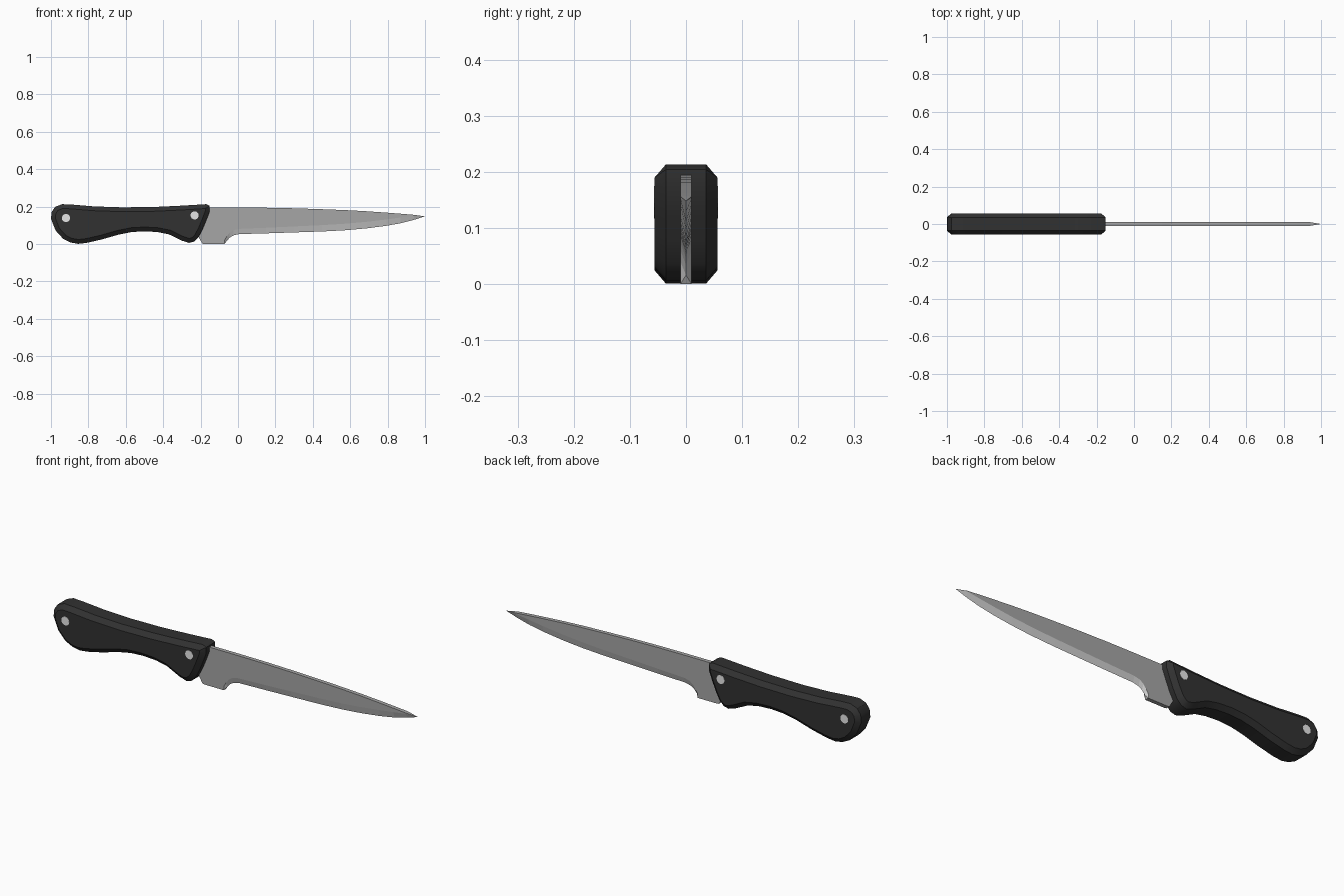
import bpy
import bmesh
from math import pi, radians
from mathutils import Vector, Matrix

cube = bpy.data.objects.get("Cube")
if cube:
    bpy.data.objects.remove(cube)


def material(name, rgb, rough):
    m = bpy.data.materials.new(name)
    m.use_nodes = True
    m.diffuse_color = (*rgb, 1)
    shader = m.node_tree.nodes["Principled BSDF"]
    shader.inputs["Base Color"].default_value = (*rgb, 1)
    shader.inputs["Roughness"].default_value = rough
    return m


black = material("black handle", (0.031, 0.031, 0.031), 0.6)
steel = material("blade steel", (0.38, 0.38, 0.38), 0.4)
polished = material("polished edge", (0.64, 0.64, 0.64), 0.4)
bright = material("rivet metal", (0.8, 0.8, 0.8), 0.4)


def finish(name, bm, *mats):
    mesh = bpy.data.meshes.new(name)
    bm.to_mesh(mesh)
    bm.free()
    for mat in mats:
        mesh.materials.append(mat)
    obj = bpy.data.objects.new(name, mesh)
    bpy.context.collection.objects.link(obj)
    return obj


def loft(bm, rings):
    """Bridge matching closed loops of points and cap both ends."""
    loops = [[bm.verts.new(p) for p in ring] for ring in rings]
    for a, b in zip(loops, loops[1:]):
        for i in range(len(a)):
            j = (i + 1) % len(a)
            bm.faces.new((a[i], a[j], b[j], b[i]))
    bm.faces.new(loops[0])
    return loops[-1], bm.faces.new(loops[-1])


def inset(points, dist):
    """Offset a clockwise outline inward."""
    out = []
    for i, p in enumerate(points):
        d1 = (p - points[i - 1]).normalized()
        d2 = (points[(i + 1) % len(points)] - p).normalized()
        n1, n2 = Vector((d1.y, -d1.x)), Vector((d2.y, -d2.x))
        out.append(p + (n1 + n2) * dist / (1 + n1.dot(n2)))
    return out


# Handle: side outline with chamfered rims, clockwise from the butt
outline = [Vector(p) for p in [
    (-1, .135), (-.996, .172), (-.977, .199), (-.94, .213), (-.89, .211),
    (-.77, .201), (-.62, .196), (-.45, .198), (-.3, .205), (-.17, .213),
    (-.152, .204), (-.152, .172), (-.17, .125), (-.19, .077), (-.211, .037),
    (-.235, .013), (-.262, .006), (-.3, .018), (-.37, .052), (-.43, .064),
    (-.5, .068), (-.57, .064), (-.64, .05), (-.73, .024), (-.81, .006),
    (-.855, .001), (-.895, .008), (-.935, .028), (-.975, .072)]]
inner = inset(outline, 0.023)
bm = bmesh.new()
loft(bm, [[(p.x, y, p.y) for p in pts] for y, pts in
          [(-.056, inner), (-.036, outline), (.036, outline), (.056, inner)]])
bmesh.ops.recalc_face_normals(bm, faces=bm.faces)
handle = finish("handle", bm, black)
bpy.ops.object.select_all(action="DESELECT")
handle.select_set(True)
bpy.context.view_layer.objects.active = handle
bpy.ops.object.shade_smooth_by_angle(angle=radians(32))

# Blade: stations of x, spine height, grind line height, edge height
HALF = 0.01
heel = [(-.22, .195, .1, .06), (-.207, .195, .09, .03),
        (-.19, .195, .08, .002), (-.18, .195, .08, 0), (-.072, .195, .02, 0)]
ground = [(-.06, .195, .04, .016), (-.045, .195, .06, .034),
          (-.025, .195, .074, .046), (.005, .195, .081, .053),
          (.15, .194, .087, .057), (.3, .191, .094, .062),
          (.45, .186, .101, .067), (.58, .181, .109, .074),
          (.69, .175, .119, .084), (.79, .168, .131, .097),
          (.87, .162, .142, .111), (.94, .156, .152, .129)]
rings = []
for stations, edge in ((heel, HALF), (ground, 0)):
    for x, spine, grind, z in stations:
        rings.append([(x, -HALF, spine), (x, HALF, spine), (x, HALF, grind),
                      (x, edge, z), (x, -edge, z), (x, -HALF, grind)])
bm = bmesh.new()
end, cap = loft(bm, rings)
# Replace the end cap with a point
bmesh.ops.delete(bm, geom=[cap], context="FACES_ONLY")
tip = bm.verts.new((1, 0, .148))
for i in range(6):
    bm.faces.new((end[i], end[(i + 1) % 6], tip))
bmesh.ops.remove_doubles(bm, verts=bm.verts, dist=1e-5)
bmesh.ops.recalc_face_normals(bm, faces=bm.faces)
# Polished cutting edge: downward faces that meet the centre plane
for f in bm.faces:
    f.normal_update()
    if f.normal.z < -.05 and any(abs(v.co.y) < 1e-4 for v in f.verts):
        f.material_index = 1
finish("blade", bm, steel, polished)

# Rivets running through the handle
for name, x, z in (("rear_rivet", -.92, .139), ("front_rivet", -.232, .153)):
    bm = bmesh.new()
    bmesh.ops.create_cone(
        bm, cap_ends=True, segments=16, radius1=.022, radius2=.022, depth=.1145,
        matrix=Matrix.Translation((x, 0, z)) @ Matrix.Rotation(pi / 2, 4, "X"))
    finish(name, bm, bright)
